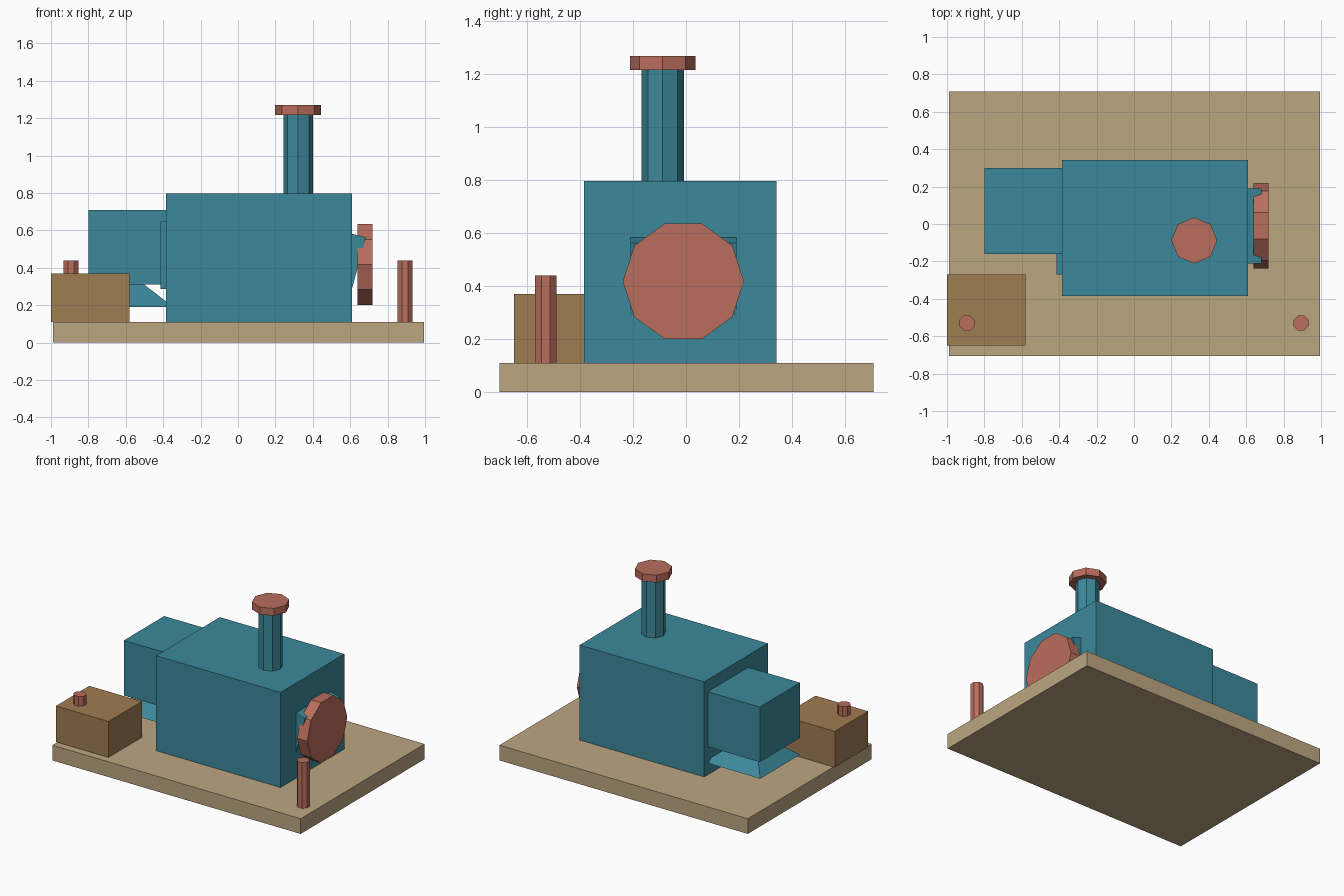
import bpy, math

if "Cube" in bpy.data.objects:
    bpy.data.objects.remove(bpy.data.objects["Cube"])


def material(name, rgb):
    m = bpy.data.materials.new(name)
    m.diffuse_color = (*rgb, 1)
    m.use_nodes = True
    m.node_tree.nodes["Principled BSDF"].inputs["Base Color"].default_value = m.diffuse_color
    return m


TEAL = material("teal", (0.045, 0.25, 0.33))
TAN = material("tan", (0.50, 0.38, 0.22))
BROWN = material("brown", (0.35, 0.20, 0.085))
RED = material("red", (0.49, 0.155, 0.11))


def add_mesh(name, verts, faces, mat):
    me = bpy.data.meshes.new(name)
    me.from_pydata(verts, [], faces)
    me.materials.append(mat)
    ob = bpy.data.objects.new(name, me)
    bpy.context.collection.objects.link(ob)
    return ob


def box(name, x, y, z, mat):
    """Box from (min, max) ranges."""
    verts = [(a, b, c) for a in x for b in y for c in z]
    faces = [(0, 1, 3, 2), (4, 6, 7, 5), (0, 4, 5, 1),
             (2, 3, 7, 6), (0, 2, 6, 4), (1, 5, 7, 3)]
    return add_mesh(name, verts, faces, mat)


def cylinder(name, sides, radius, z, centre, mat, turn=0.0):
    """Upright prism; z is the (bottom, top) range."""
    verts = []
    for h in z:
        for i in range(sides):
            a = turn + math.tau * i / sides
            verts.append((radius * math.cos(a), radius * math.sin(a), h))
    n = sides
    faces = [tuple(reversed(range(n))), tuple(range(n, 2 * n))]
    faces += [(i, (i + 1) % n, (i + 1) % n + n, i + n) for i in range(n)]
    ob = add_mesh(name, verts, faces, mat)
    ob.location = centre
    return ob


# Base board and the engine body
box("base", (-0.99, 0.995), (-0.705, 0.708), (0, 0.11), TAN)
box("main_body", (-0.385, 0.61), (-0.385, 0.342), (0.11, 0.797), TEAL)
box("rear_box", (-0.80, -0.38), (-0.16, 0.30), (0.312, 0.71), TEAL)
box("rear_plate", (-0.415, -0.38), (-0.27, 0.23), (0.288, 0.647), TEAL)

# Pyramid hopper under the rear box
x0, x1, y0, y1, zb = -0.80, -0.345, -0.16, 0.295, 0.19
add_mesh("hopper",
         [(x0, y0, zb), (x1, y0, zb), (x1, y1, zb), (x0, y1, zb), (-0.60, 0.07, 0.387)],
         [(3, 2, 1, 0), (0, 1, 4), (1, 2, 4), (2, 3, 4), (3, 0, 4)], TEAL)

# Crate on the corner of the base
box("crate", (-1.0, -0.58), (-0.65, -0.27), (0.11, 0.37), BROWN)

# Chimney with cap
cylinder("chimney", 8, 0.08, (0.78, 1.22), (0.322, -0.088, 0), TEAL)
cylinder("chimney_cap", 8, 0.123, (1.217, 1.27), (0.322, -0.088, 0), RED)

# Tilted mount block and ten-sided wheel on the end
mount = box("wheel_mount", (-0.16, 0), (-0.21, 0.19), (-0.34, 0), TEAL)
mount.location = (0.683, 0, 0.563)
mount.rotation_euler = (0, math.radians(15), 0)
wheel = cylinder("wheel", 10, 0.229, (0, 0.08), (0.64, -0.01, 0.418), RED)
wheel.rotation_euler = (math.pi / 2, 0, math.pi / 2)

# Two posts
for side, name in ((-1, "left_post"), (1, "right_post")):
    cylinder(name, 8, 0.0435, (0.10, 0.44), (0.893 * side, -0.53, 0), RED, math.pi / 8)
